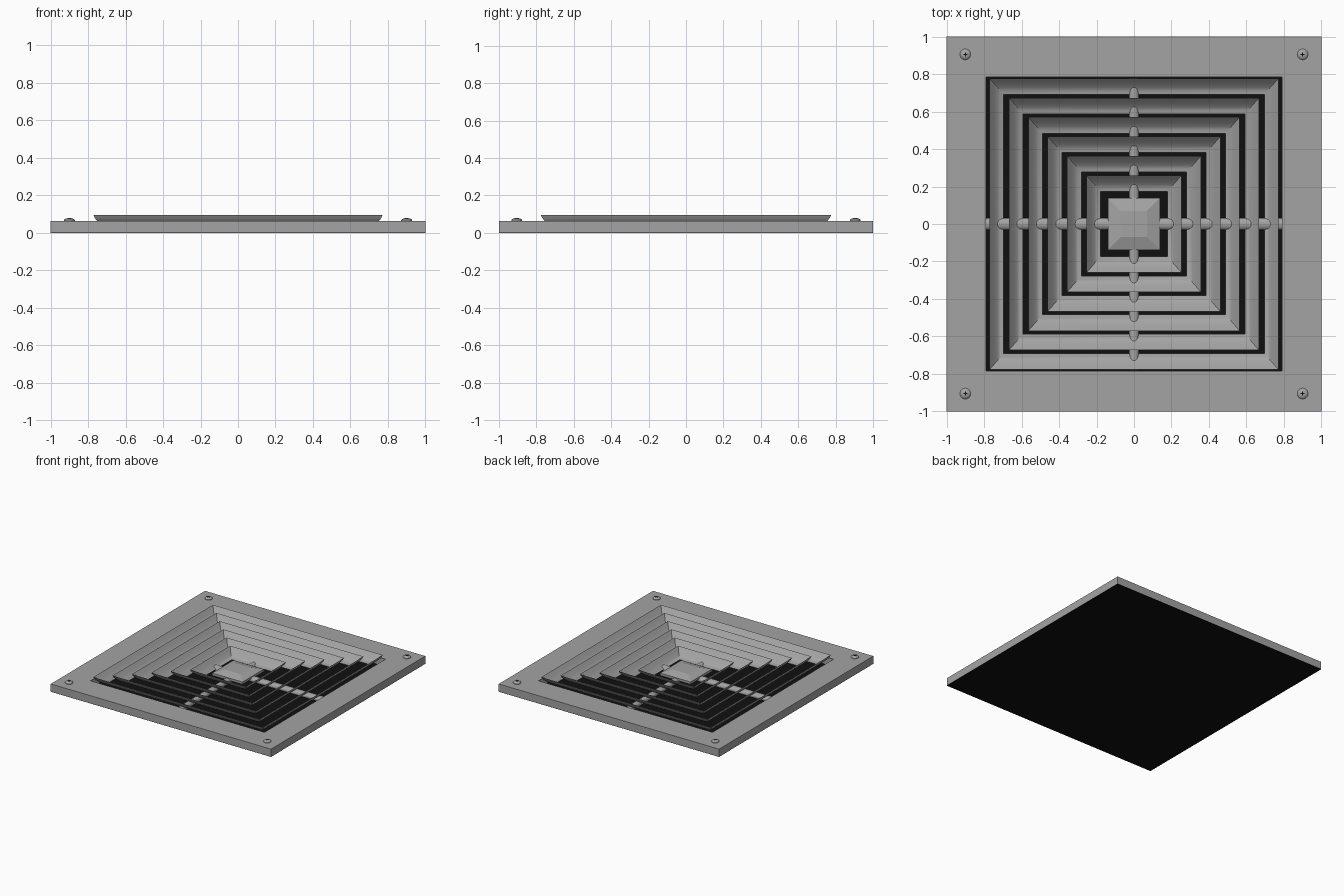
import bpy, bmesh, math

cube = bpy.data.objects.get("Cube")
if cube:
    bpy.data.objects.remove(cube, do_unlink=True)


def material(name, value):
    m = bpy.data.materials.new(name)
    m.use_nodes = True
    color = (value, value, value, 1)
    m.diffuse_color = color
    m.node_tree.nodes["Principled BSDF"].inputs["Base Color"].default_value = color
    return m


grey = material("grey metal", 0.37)
black = material("black backing", 0.005)


def finish(name, bm, mat, smooth=True):
    bmesh.ops.recalc_face_normals(bm, faces=bm.faces)
    mesh = bpy.data.meshes.new(name)
    bm.to_mesh(mesh)
    bm.free()
    mesh.materials.append(mat)
    ob = bpy.data.objects.new(name, mesh)
    bpy.context.collection.objects.link(ob)
    if smooth:
        bpy.ops.object.select_all(action="DESELECT")
        ob.select_set(True)
        bpy.context.view_layer.objects.active = ob
        bpy.ops.object.shade_smooth_by_angle(angle=math.radians(35))
    return ob


def rect_loft(name, profile, mat, closed=True, smooth=True):
    """Sweep (half_x, half_y, z) points around a mitred rectangle."""
    bm = bmesh.new()
    rings = [[bm.verts.new((sx * hx, sy * hy, z))
              for sx, sy in ((-1, -1), (1, -1), (1, 1), (-1, 1))]
             for hx, hy, z in profile]
    count = len(rings)
    for i in range(count if closed else count - 1):
        a, b = rings[i], rings[(i + 1) % count]
        for j in range(4):
            k = (j + 1) % 4
            bm.faces.new((a[j], a[k], b[k], b[j]))
    if not closed:
        bm.faces.new(rings[0])
        bm.faces.new(rings[-1])
    return finish(name, bm, mat, smooth)


# Outer frame and the dark sheet behind it
rect_loft("frame", [(1, 1, 0.002), (1, 1, 0.064), (0.79, 0.785, 0.064), (0.79, 0.785, 0.002)],
          grey, smooth=False)
rect_loft("back_sheet", [(1, 1, 0), (1, 1, 0.003)], black, closed=False, smooth=False)

# Nested flared louvres: (inset, height), curling flat at the inner edge
curve = [(0, 0.096), (0.012, 0.083), (0.03, 0.064), (0.05, 0.048), (0.068, 0.039), (0.086, 0.035)]
thick = 0.005
for i in range(6):
    hy = 0.777 - i * 0.1035
    hx = hy - 0.006
    upper = [(hx - t * 0.88, hy - t, z) for t, z in curve]
    lower = [(x + thick * 0.6, y + thick * 0.6, z - thick) for x, y, z in reversed(upper[1:])]
    rect_loft(f"louvre_{i + 1}", upper + lower, grey)

# Shallow raised centre cap
rect_loft("centre_cap", [(0.138, 0.138, 0.035), (0.138, 0.138, 0.055),
                         (0.07, 0.07, 0.075)], grey, closed=False, smooth=False)


# Rounded cross bars carrying the louvres
def cross_bar(name, half_length, width, turn):
    bpy.ops.mesh.primitive_cylinder_add(vertices=20, radius=1, depth=2 * half_length,
                                        location=(0, 0, 0.027), rotation=(0, math.pi / 2, turn))
    ob = bpy.context.object
    ob.name = name
    ob.scale = (0.022, width, 1)
    ob.data.materials.append(grey)
    bpy.ops.object.shade_smooth_by_angle(angle=math.radians(35))


cross_bar("cross_bar_x", 0.79, 0.032, 0)
cross_bar("cross_bar_y", 0.78, 0.026, math.pi / 2)


# Domed corner screws with cross slots
def screw(name, x, y):
    bm = bmesh.new()
    rings = []
    for r, z in ((0.029, 0.062), (0.029, 0.068), (0.024, 0.074), (0.014, 0.078)):
        rings.append([bm.verts.new((x + r * math.cos(a * math.pi / 12),
                                    y + r * math.sin(a * math.pi / 12), z)) for a in range(24)])
    for a, b in zip(rings, rings[1:]):
        for j in range(24):
            k = (j + 1) % 24
            bm.faces.new((a[j], a[k], b[k], b[j]))
    bm.faces.new(rings[0])
    bm.faces.new(rings[-1])
    finish(name, bm, grey)
    for n, (w, h) in enumerate(((0.011, 0.003), (0.003, 0.011))):
        bpy.ops.mesh.primitive_cube_add(size=2, location=(x, y, 0.078))
        slot = bpy.context.object
        slot.name = f"{name}_slot_{n + 1}"
        slot.scale = (w, h, 0.0008)
        slot.data.materials.append(black)


for side, x in (("left", 0.9), ("right", -0.9)):
    for end, y in (("front", -0.905), ("back", 0.905)):
        screw(f"screw_{end}_{side}", x, y)
